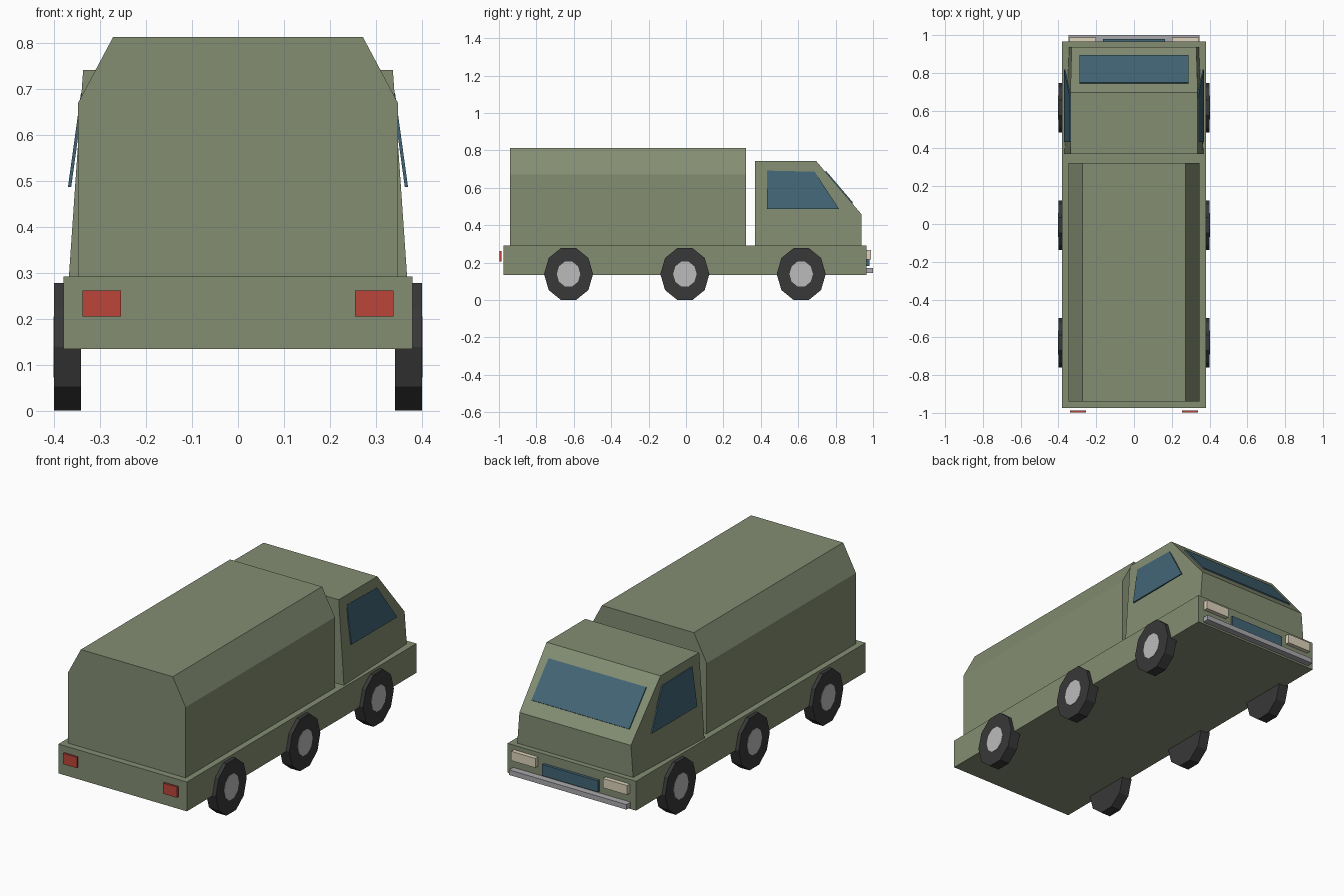
import bpy, bmesh, math

if "Cube" in bpy.data.objects:
    bpy.data.objects.remove(bpy.data.objects["Cube"])


def material(name, rgb):
    m = bpy.data.materials.new(name)
    m.diffuse_color = (*rgb, 1)
    m.use_nodes = True
    m.node_tree.nodes["Principled BSDF"].inputs["Base Color"].default_value = m.diffuse_color
    return m


OLIVE = material("olive", (0.23, 0.27, 0.17))
GLASS = material("glass", (0.055, 0.13, 0.18))
RUBBER = material("rubber", (0.04, 0.04, 0.04))
HUB = material("hub", (0.5, 0.5, 0.5))
CHROME = material("chrome", (0.4, 0.4, 0.42))
LAMP = material("lamp", (0.72, 0.65, 0.5))
RED = material("red", (0.5, 0.06, 0.04))


def bridge(name, ring_a, ring_b, mat):
    """Closed solid between two matching rings of points."""
    bm = bmesh.new()
    a = [bm.verts.new(p) for p in ring_a]
    b = [bm.verts.new(p) for p in ring_b]
    bm.faces.new(a)
    bm.faces.new(b[::-1])
    n = len(a)
    for i in range(n):
        j = (i + 1) % n
        bm.faces.new((a[i], b[i], b[j], a[j]))
    bmesh.ops.recalc_face_normals(bm, faces=bm.faces)
    me = bpy.data.meshes.new(name)
    bm.to_mesh(me)
    bm.free()
    me.materials.append(mat)
    ob = bpy.data.objects.new(name, me)
    bpy.context.collection.objects.link(ob)
    return ob


def box(name, x, y, z, mat):
    ring = [(x[0], z[0]), (x[1], z[0]), (x[1], z[1]), (x[0], z[1])]
    return bridge(name, [(u, y[0], v) for u, v in ring],
                  [(u, y[1], v) for u, v in ring], mat)


def disc(name, x0, x1, cy, cz, ry, rz, mat):
    ring = [(cy + ry * math.cos(k * math.tau / 10),
             cz + rz * math.sin(k * math.tau / 10)) for k in range(10)]
    return bridge(name, [(x0, u, v) for u, v in ring],
                  [(x1, u, v) for u, v in ring], mat)


# Chassis
box("chassis", (-0.38, 0.38), (-0.975, 0.965), (0.135, 0.292), OLIVE)

# Cargo body with chamfered roof
half = [(0.348, 0.292), (0.348, 0.67), (0.272, 0.813)]
section = half + [(-x, z) for x, z in reversed(half)]
bridge("cargo_body", [(x, -0.94, z) for x, z in section],
       [(x, 0.322, z) for x, z in section], OLIVE)

# Cab: side profile (y, z, half width)
cab = [(0.37, 0.292, 0.368), (0.937, 0.292, 0.343), (0.937, 0.46, 0.33),
       (0.697, 0.742, 0.337), (0.37, 0.742, 0.337)]
bridge("cab", [(-w, y, z) for y, z, w in cab], [(w, y, z) for y, z, w in cab], OLIVE)

# Windscreen: thin plate lying on the sloped cab front
dy, dz = 0.24, -0.282
length = math.hypot(dy, dz)
ny, nz = -dz / length, dy / length
plate = []
for t, off in ((0.2, -0.004), (0.8, -0.004), (0.8, 0.006), (0.2, 0.006)):
    plate.append((0.697 + dy * t + ny * off, 0.742 + dz * t + nz * off))
bridge("windscreen", [(-0.289, y, z) for y, z in plate],
       [(0.289, y, z) for y, z in plate], GLASS)

# Side windows, leaning outwards at the sill
window = [(0.433, 0.487), (0.818, 0.487), (0.688, 0.686), (0.433, 0.692)]
for s, side in ((-1, "left"), (1, "right")):
    def lean(z):
        return 0.370 - 0.138 * (z - 0.487)
    bridge(f"{side}_window", [(s * lean(z), y, z) for y, z in window],
           [(s * (lean(z) - 0.007), y, z) for y, z in window], GLASS)

    # Lamps
    box(f"{side}_headlight", sorted((s * 0.2, s * 0.343)), (0.962, 0.988), (0.218, 0.268), LAMP)
    box(f"{side}_tail_light", sorted((s * 0.255, s * 0.338)), (-0.998, -0.987), (0.205, 0.262), RED)

    # Wheels and hubs
    for i, y in enumerate((-0.628, -0.006, 0.616)):
        disc(f"{side}_wheel_{i + 1}", s * 0.342, s * 0.4, y, 0.139, 0.131, 0.146, RUBBER)
        disc(f"{side}_hub_{i + 1}", s * 0.38, s * 0.402, y, 0.139, 0.063, 0.07, HUB)

# Grille and bumper
box("grille", (-0.165, 0.165), (0.96, 0.98), (0.182, 0.242), GLASS)
box("bumper", (-0.348, 0.348), (0.965, 1.0), (0.145, 0.172), CHROME)
